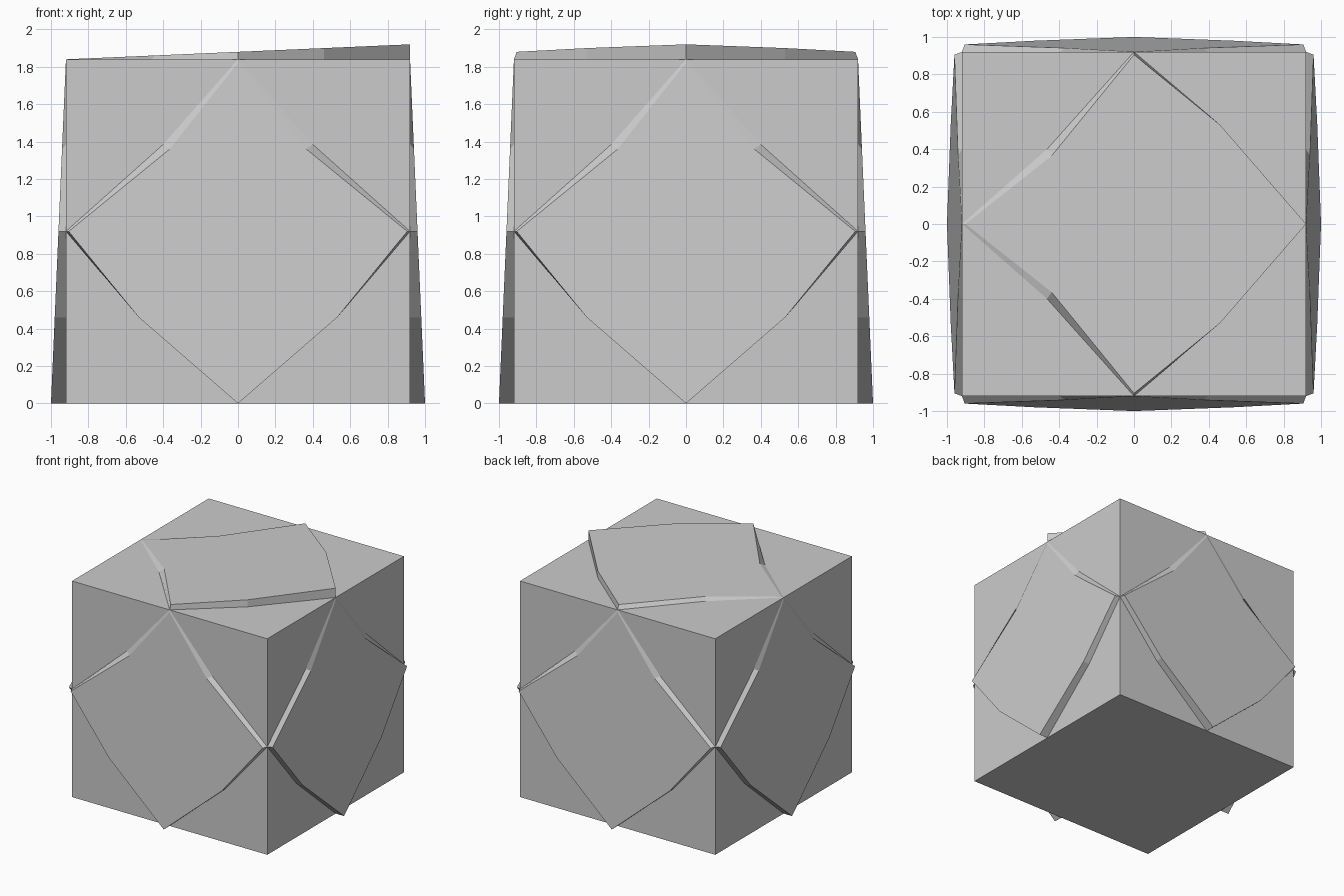
import bpy, bmesh, math
from mathutils import Matrix

if "Cube" in bpy.data.objects:
    bpy.data.objects.remove(bpy.data.objects["Cube"])

H = 0.92  # half of the cube side


def make_object(name, bm):
    bmesh.ops.recalc_face_normals(bm, faces=bm.faces)
    mesh = bpy.data.meshes.new(name)
    bm.to_mesh(mesh)
    bm.free()
    obj = bpy.data.objects.new(name, mesh)
    bpy.context.collection.objects.link(obj)


def petal(name, matrix):
    """Raised diamond wedge: x across, z along the face, -y outwards."""
    # half outlines from the raised tip to the flush end: (across, along)
    base = [(0, 0), (0.53, 0.46), (0.92, 0.92), (0.40, 1.385), (0, 1.84)]
    outer = [(0, 0), (0.53, 0.46), (0.905, 0.92), (0.365, 1.36), (0, 1.82)]

    def loop(half, raised):
        full = half + [(-u, v) for u, v in half[-2:0:-1]]
        return [bm.verts.new((u, -0.08 * (1 - v / 1.84) if raised else 0, v))
                for u, v in full]

    bm = bmesh.new()
    low, top = loop(base, False), loop(outer, True)
    n = len(low)
    for i in range(n):
        j = (i + 1) % n
        bm.faces.new((low[i], low[j], top[j], top[i]))
    bm.faces.new(top)
    bm.faces.new(low)
    bm.transform(matrix)
    make_object(name, bm)


# Main cube
bm = bmesh.new()
bmesh.ops.create_cube(bm, size=2 * H, matrix=Matrix.Translation((0, 0, H)))
make_object("cube_body", bm)

# Side petals, raised tip at the bottom
for k, side in enumerate(("front", "right", "back", "left")):
    petal(side + "_petal",
          Matrix.Rotation(k * math.pi / 2, 4, 'Z') @ Matrix.Translation((0, -H, 0)))

# Top petal, raised tip towards +x
petal("top_petal", Matrix(((0, 0, -1, H), (1, 0, 0, 0), (0, -1, 0, 2 * H), (0, 0, 0, 1))))
